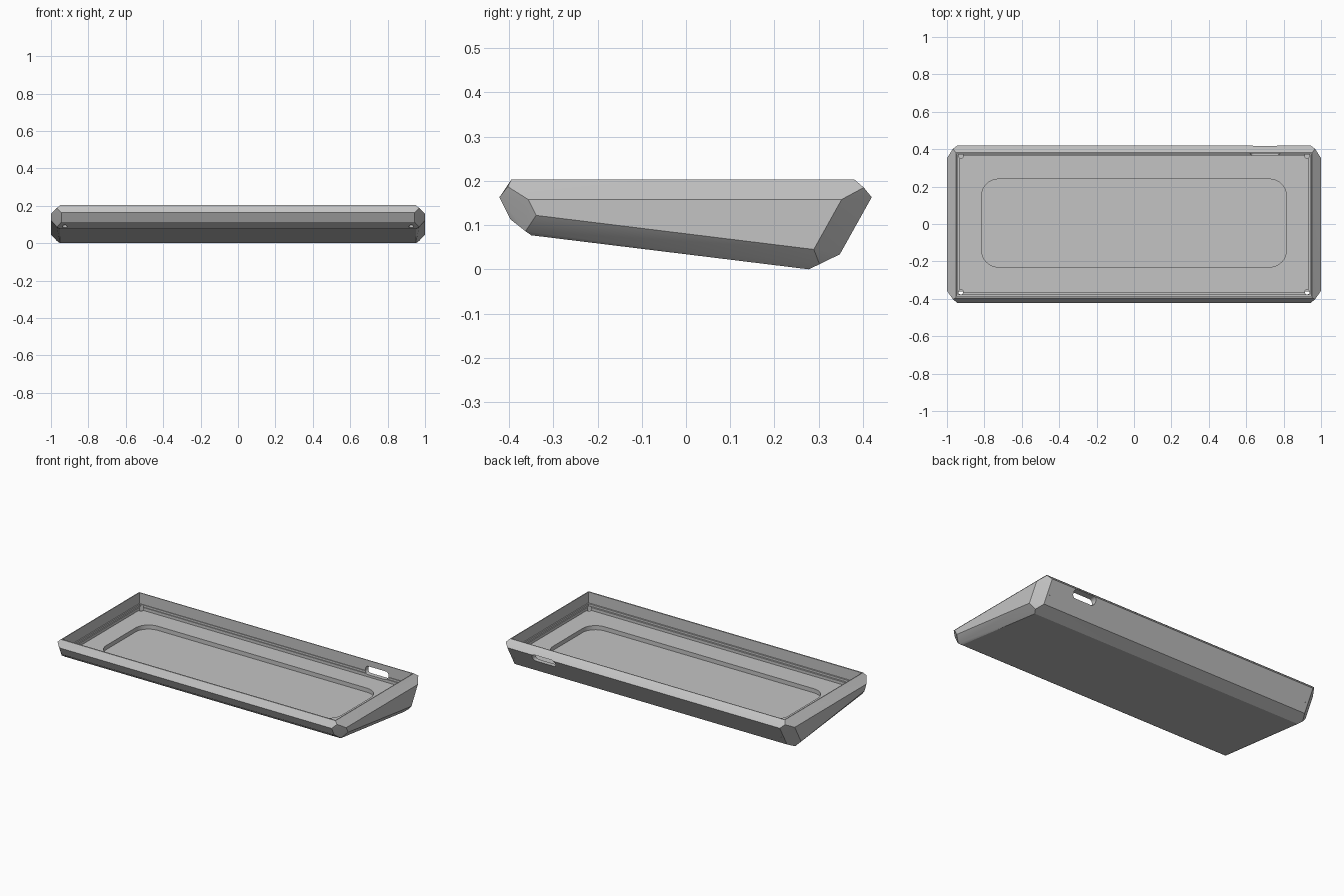
import bpy
import bmesh
from math import cos, sin, pi
from mathutils import Matrix

cube = bpy.data.objects.get("Cube")
if cube:
    bpy.data.objects.remove(cube, do_unlink=True)

# Single body colour
grey = bpy.data.materials.new("case grey")
grey.use_nodes = True
colour = (0.55, 0.55, 0.55, 1)
grey.diffuse_color = colour
grey.node_tree.nodes["Principled BSDF"].inputs["Base Color"].default_value = colour


def add_object(name, bm):
    bmesh.ops.recalc_face_normals(bm, faces=bm.faces)
    mesh = bpy.data.meshes.new(name)
    bm.to_mesh(mesh)
    bm.free()
    mesh.materials.append(grey)
    obj = bpy.data.objects.new(name, mesh)
    bpy.context.collection.objects.link(obj)
    return obj


def rounded_outline(x0, x1, y0, y1, radius, steps=8):
    if radius == 0:
        return [(x1, y1), (x0, y1), (x0, y0), (x1, y0)]
    centres = [(x1 - radius, y1 - radius), (x0 + radius, y1 - radius),
               (x0 + radius, y0 + radius), (x1 - radius, y0 + radius)]
    points = []
    for quarter, (cx, cy) in enumerate(centres):
        for i in range(steps + 1):
            a = (quarter + i / steps) * pi / 2
            points.append((cx + radius * cos(a), cy + radius * sin(a)))
    return points


def prism(name, outline, bottom, top, matrix=None):
    bm = bmesh.new()
    face = bm.faces.new([bm.verts.new((x, y, bottom)) for x, y in outline])
    side = bmesh.ops.extrude_face_region(bm, geom=[face])["geom"]
    for v in side:
        if isinstance(v, bmesh.types.BMVert):
            v.co.z = top
    if matrix:
        bmesh.ops.transform(bm, matrix=matrix, verts=bm.verts)
    return add_object(name, bm)


# Case body: hull of a faceted side profile narrowing to the end faces
rings = [
    # rim and bottom edges
    (0.952, [(-0.395, 0.205), (0.381, 0.205), (-0.35, 0.079), (0.278, 0.002)]),
    # front and back wall edges
    (0.944, [(-0.422, 0.165), (-0.397, 0.115), (0.348, 0.036), (0.42, 0.165)]),
    # corner facets
    (0.968, [(-0.403, 0.189), (-0.363, 0.088), (0.302, 0.0137), (0.402, 0.187)]),
    # end faces
    (1.0, [(-0.357, 0.16), (0.352, 0.16), (0.289, 0.047), (-0.339, 0.124)]),
]
bm = bmesh.new()
for x, points in rings:
    for y, z in points:
        for side in (-1, 1):
            bm.verts.new((side * x, y, z - 0.002))
bmesh.ops.convex_hull(bm, input=bm.verts)
bmesh.ops.dissolve_limit(bm, angle_limit=0.03, verts=bm.verts, edges=bm.edges)
bmesh.ops.triangulate(bm, faces=bm.faces)
case = add_object("case_body", bm)

# Stepped tray opening and the deeper rounded floor recess
cutters = [
    prism("opening_cutter", rounded_outline(-0.947, 0.947, -0.387, 0.376, 0), 0.135, 0.4),
    prism("step_cutter", rounded_outline(-0.94, 0.94, -0.378, 0.372, 0), 0.122, 0.41),
    prism("floor_cutter", rounded_outline(-0.934, 0.934, -0.367, 0.367, 0.03), 0.104, 0.42),
    prism("recess_cutter", rounded_outline(-0.815, 0.815, -0.23, 0.24, 0.09), 0.078, 0.43),
]
# Port slot through the back wall
upright = Matrix.Rotation(pi / 2, 4, "X")
cutters.append(prism("slot_cutter", rounded_outline(0.62, 0.78, 0.118, 0.166, 0.022),
                     -0.5, -0.33, upright))
# Relief holes in the corners of the tray
for sx in (-1, 1):
    for sy in (-1, 1):
        cx, cy, r = sx * 0.926, sy * 0.364, 0.013
        cutters.append(prism("corner_relief_cutter",
                             [(cx + r * cos(k * pi / 6), cy + r * sin(k * pi / 6))
                              for k in range(12)], 0.084, 0.128))

bpy.ops.object.select_all(action="DESELECT")
bpy.context.view_layer.objects.active = case
case.select_set(True)
for cutter in cutters:
    cutter.hide_render = True
    cut = case.modifiers.new(cutter.name, "BOOLEAN")
    cut.operation = "DIFFERENCE"
    cut.solver = "EXACT"
    cut.object = cutter
    bpy.ops.object.modifier_apply(modifier=cut.name)
for cutter in cutters:
    bpy.data.objects.remove(cutter, do_unlink=True)

bpy.ops.object.shade_smooth_by_angle(angle=0.3)
